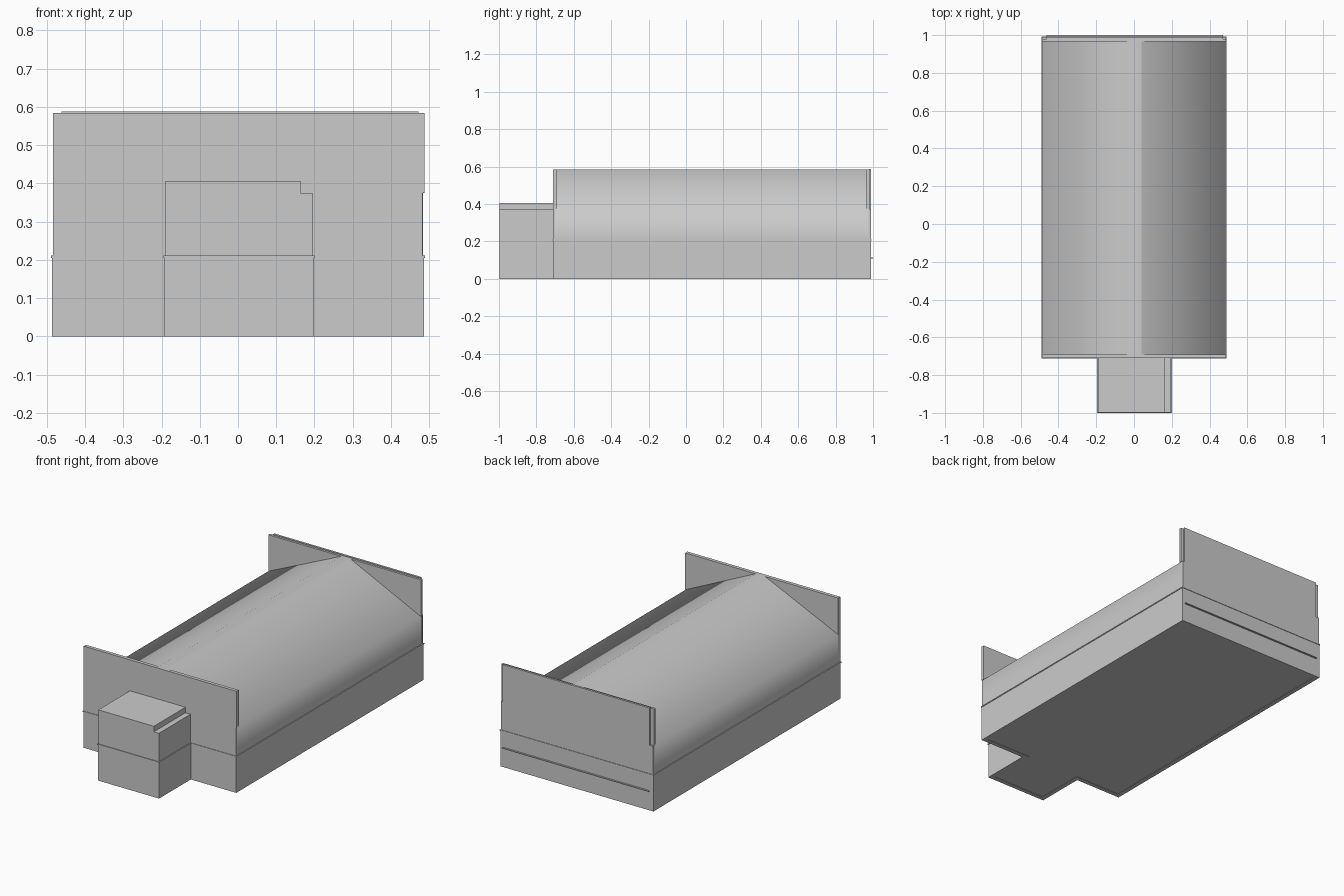
import bpy, bmesh

if "Cube" in bpy.data.objects:
    bpy.data.objects.remove(bpy.data.objects["Cube"])


def make(name, verts, faces, fix=True):
    mesh = bpy.data.meshes.new(name)
    mesh.from_pydata(verts, [], faces)
    if fix:
        bm = bmesh.new()
        bm.from_mesh(mesh)
        bmesh.ops.recalc_face_normals(bm, faces=bm.faces)
        bm.to_mesh(mesh)
        bm.free()
    ob = bpy.data.objects.new(name, mesh)
    bpy.context.collection.objects.link(ob)
    return ob


def prism_y(name, profile, y0, y1):
    """Closed x-z profile extruded along y."""
    n = len(profile)
    verts = [(x, y, z) for y in (y0, y1) for x, z in profile]
    faces = [(i, (i + 1) % n, (i + 1) % n + n, i + n) for i in range(n)]
    faces += [tuple(range(n)), tuple(range(n, 2 * n))]
    return make(name, verts, faces)


def box(name, x0, x1, y0, y1, z0, z1):
    return prism_y(name, [(x0, z0), (x1, z0), (x1, z1), (x0, z1)], y0, y1)


def plan(inset):
    """T-shaped ground plan, moved inwards by inset."""
    i = inset
    return [(-0.192 + i, -0.998 + i), (0.197 - i, -0.998 + i),
            (0.197 - i, -0.71 + i), (0.486 - i, -0.71 + i),
            (0.486 - i, 0.99 - i), (-0.486 + i, 0.99 - i),
            (-0.486 + i, -0.71 + i), (-0.192 + i, -0.71 + i)]


def ring(name, outer, inner, z0, z1):
    """Wall ring following the ground plan."""
    n = 8
    loops = [(plan(outer), z0), (plan(outer), z1), (plan(inner), z1), (plan(inner), z0)]
    verts = [(x, y, z) for pts, z in loops for x, y in pts]
    faces = []
    for k in range(4):
        a, b = k * n, (k + 1) % 4 * n
        faces += [(a + i, a + (i + 1) % n, b + (i + 1) % n, b + i) for i in range(n)]
    return make(name, verts, faces)


def roof_strip(name, profile, y0, y1):
    """Smooth open sheet: wall bending into roof slope."""
    n = len(profile)
    verts = [(x, y, z) for y in (y0, y1) for x, z in profile]
    ob = make(name, verts, [(i, i + n, i + n + 1, i + 1) for i in range(n - 1)], fix=False)
    for p in ob.data.polygons:
        p.use_smooth = True
    return ob


# lower walls, thin belt course and floor
ring("lower_walls", 0.0, 0.025, 0.0, 0.21)
ring("belt_course", -0.003, 0.02, 0.205, 0.211)
make("floor", [(x, y, 0.002) for x, y in plan(0.02)], [tuple(range(8))], fix=False)

# upper side walls flowing into the pitched roof
roof_strip("left_wall_and_roof",
           [(-0.484, 0.208), (-0.484, 0.374), (-0.02, 0.584), (0.04, 0.584)], -0.7, 0.975)
roof_strip("right_wall_and_roof",
           [(0.04, 0.584), (0.484, 0.374), (0.484, 0.208)], -0.7, 0.975)

# square-topped end walls, a little wider above the eaves on the right
end_profile = [(-0.484, 0.208), (0.483, 0.208), (0.483, 0.374),
               (0.488, 0.374), (0.488, 0.584), (-0.484, 0.584)]
prism_y("front_end_wall", end_profile, -0.71, -0.69)
prism_y("back_end_wall", end_profile, 0.966, 0.98)
prism_y("back_outer_panel",
        [(-0.484, 0.208), (0.484, 0.208), (0.484, 0.374), (0.472, 0.374),
         (0.472, 0.588), (-0.462, 0.588), (-0.462, 0.374), (-0.484, 0.374)], 0.978, 0.99)

# thin strip across the back
box("back_strip", -0.462, 0.47, 0.985, 1.0, 0.11, 0.114)

# porch with a stepped right edge
prism_y("porch_upper",
        [(-0.19, 0.208), (0.195, 0.208), (0.195, 0.374),
         (0.163, 0.374), (0.163, 0.406), (-0.19, 0.406)], -0.997, -0.705)
